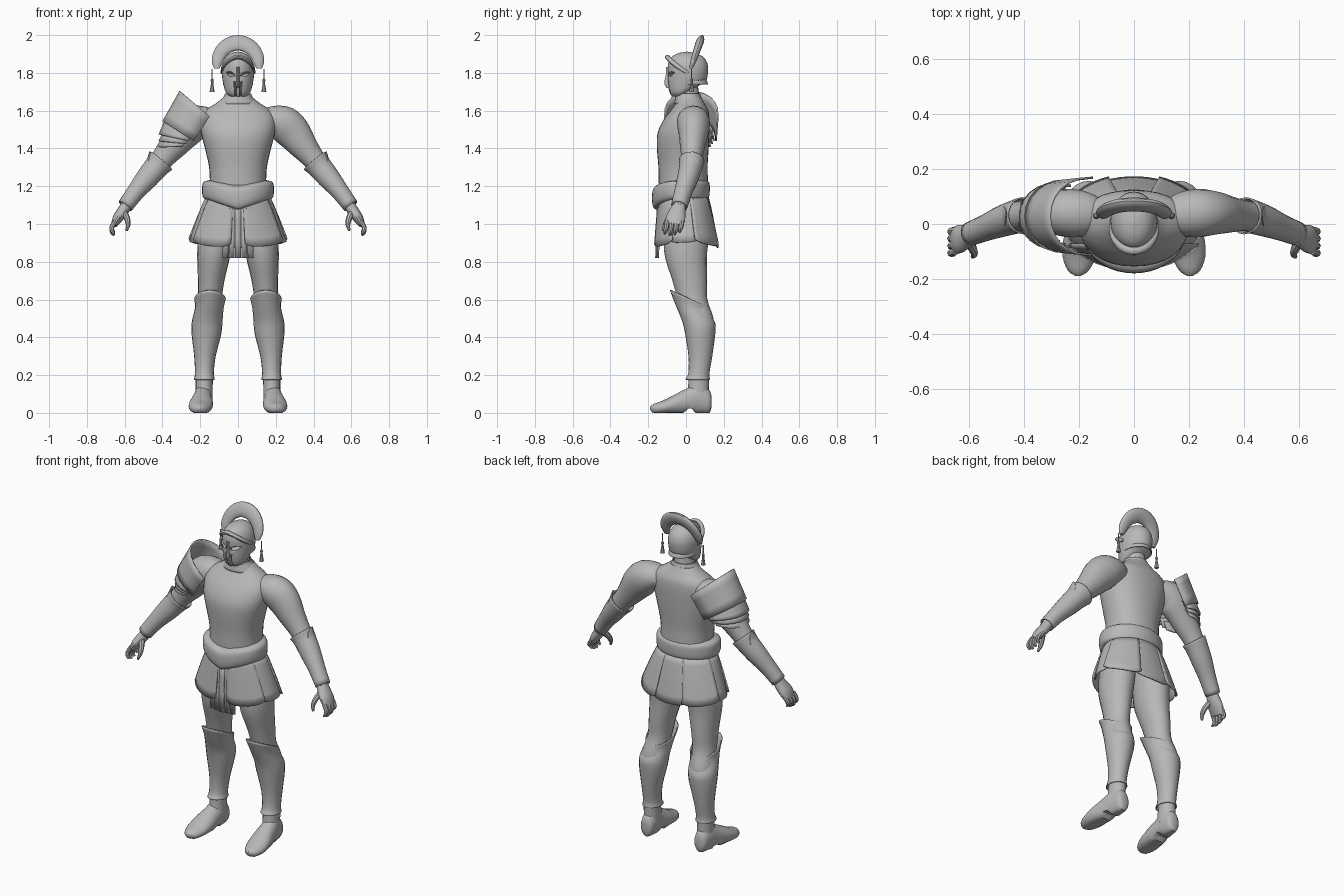
import bpy, bmesh, math
from mathutils import Vector

GREY = bpy.data.materials.new("plain_grey")
GREY.diffuse_color = (0.48, 0.48, 0.48, 1)


def finish(name, bm, thick=0, angle=40):
    bmesh.ops.recalc_face_normals(bm, faces=bm.faces)
    me = bpy.data.meshes.new(name)
    bm.to_mesh(me)
    bm.free()
    me.materials.append(GREY)
    ob = bpy.data.objects.new(name, me)
    bpy.context.collection.objects.link(ob)
    if thick:
        ob.modifiers.new("thickness", 'SOLIDIFY').thickness = thick
    bpy.ops.object.select_all(action='DESELECT')
    bpy.context.view_layer.objects.active = ob
    ob.select_set(True)
    bpy.ops.object.shade_smooth_by_angle(angle=math.radians(angle))
    return ob


def spline(rows, k):
    """Catmull-Rom interpolation of ring rows."""
    out = []
    for i in range(len(rows) - 1):
        a, b, c, d = (rows[max(i - 1, 0)], rows[i], rows[i + 1], rows[min(i + 2, len(rows) - 1)])
        for j in range(k):
            t = j / k
            out.append([0.5 * (2 * q + (r - p) * t + (2 * p - 5 * q + 4 * r - s) * t * t
                               + (3 * q - p - 3 * r + s) * t ** 3) for p, q, r, s in zip(a, b, c, d)])
    return out + [list(rows[-1])]


def loft(name, rows, n=20, k=3, s=1, axis=None, ref=(0, 1, 0), cap=True, warp=None, thick=0, power=2):
    """Skin elliptical rings (x, y, z, radius_u, radius_v) along a path."""
    rows = spline(rows, k)
    pts = [Vector(r[:3]) for r in rows]
    bm = bmesh.new()
    rings = []
    for i, r in enumerate(rows):
        t = Vector(axis) if axis else (pts[min(i + 1, len(pts) - 1)] - pts[max(i - 1, 0)]).normalized()
        v = Vector(ref)
        v = (v - t * v.dot(t)).normalized()
        u = t.cross(v)
        ring = []
        for j in range(n):
            a = math.tau * j / n
            c, d = math.cos(a), math.sin(a)
            c, d = (math.copysign(abs(q) ** (2 / power), q) for q in (c, d))
            p = pts[i] + u * c * max(r[3], .001) + v * d * max(r[4], .001)
            if warp:
                p = Vector(warp(*p))
            ring.append(bm.verts.new((p.x * s, p.y, p.z)))
        rings.append(ring)
    for a, b in zip(rings, rings[1:]):
        for j in range(n):
            bm.faces.new((a[j], a[(j + 1) % n], b[(j + 1) % n], b[j]))
    if cap:
        bm.faces.new(rings[0])
        bm.faces.new(rings[-1])
    return finish(name, bm, thick)


def sheet(name, f, nu, nv, thick=.008):
    """Grid surface from a function of u and v."""
    bm = bmesh.new()
    g = [[bm.verts.new(f(i / nu, j / nv)) for j in range(nv + 1)] for i in range(nu + 1)]
    for i in range(nu):
        for j in range(nv):
            bm.faces.new((g[i][j], g[i + 1][j], g[i + 1][j + 1], g[i][j + 1]))
    return finish(name, bm, thick, 30)


UP = (0, 0, 1)

# Torso and neck
loft("torso", [(0, -.02, 1.08, .16, .12), (0, -.014, 1.2, .15, .13), (0, -.016, 1.3, .153, .13),
               (0, -.017, 1.4, .175, .137), (0, -.014, 1.48, .195, .137), (0, .002, 1.55, .2, .122),
               (0, .018, 1.6, .175, .1), (0, .022, 1.64, .115, .075), (0, .022, 1.67, .078, .06)],
     n=32, axis=UP, power=2.2)
loft("neck", [(0, .02, 1.6, .07, .06), (0, .012, 1.68, .058, .058), (0, .005, 1.76, .055, .055)], axis=UP)
loft("collar", [(0, .018, 1.635, .105, .08), (0, .012, 1.675, .075, .068), (0, .012, 1.69, .07, .064)],
     axis=UP, cap=False, thick=.006)


# Belt dipping to a point at the front
def belt_dip(x, y, z):
    if y < 0:
        z -= max(0, 1 - abs(x) / .17) * (.055 if z < 1.18 else .035)
    return x, y, z


loft("belt", [(0, -.025, 1.13, .16, .125), (0, -.025, 1.14, .185, .146), (0, -.027, 1.18, .19, .153),
              (0, -.025, 1.22, .184, .148), (0, -.022, 1.235, .15, .125)], n=40, axis=UP, warp=belt_dip)


# Skirt panels around the hips
def skirt(a0, a1, out):
    def f(u, v):
        a = math.radians(a0 + (a1 - a0) * u)
        w = v ** .85
        zb = .875 + .03 * math.sin(a) ** 2 + .02 * (2 * u - 1) ** 4
        rx, ry = .168 + .098 * w + out * v, .133 + .04 * w + out * v
        cy = -.015 + .022 * w
        return rx * math.sin(a), cy - ry * math.cos(a), 1.15 + (zb - 1.15) * v
    return f


for i, (a0, a1, o) in enumerate([(8, 62, .004), (54, 112, -.008), (104, 160, .004)]):
    for s, side in ((1, "left"), (-1, "right")):
        sheet(f"skirt_panel_{side}_{i}", skirt(a0 * s, a1 * s, o), 10, 6)
sheet("skirt_panel_back", skirt(152, 208, -.006), 10, 6)
for i in range(5):
    x0 = (i - 2) * .034
    sheet(f"front_strap_{i}", lambda u, v, x0=x0: (x0 * (.8 + .2 * v) + (u - .5) * .031,
          -.155 - .008 * v + abs(x0) * .15, 1.13 - .31 * v), 1, 3, .01)


# Shoe sole with raised arch, and slanted greave top
def sole(x, y, z):
    return x, y, max(z, .022 if -.005 < y < .045 else 0)


def greave_slant(x, y, z):
    return x, y, z - (y - .02) * .45 * max(0, (z - .45) / .15)


for s, side in ((1, "left"), (-1, "right")):
    # Legs
    loft(f"{side}_leg", [(.11, 0, 1.06, .085, .11), (.122, 0, .92, .09, .118), (.13, 0, .82, .086, .11),
                         (.142, .02, .7, .07, .092), (.15, .035, .6, .064, .078), (.162, .07, .5, .068, .076),
                         (.166, .075, .42, .066, .068), (.175, .075, .3, .046, .052), (.178, .068, .2, .038, .045),
                         (.178, .07, .1, .04, .048)], s=s, axis=UP)
    loft(f"{side}_greave", [(.148, .018, .605, .078, .098), (.152, .034, .56, .07, .088), (.163, .066, .49, .075, .083),
                            (.167, .075, .42, .073, .074), (.175, .076, .3, .051, .057),
                            (.178, .068, .21, .044, .05), (.178, .062, .175, .05, .06)],
         s=s, axis=UP, cap=False, warp=greave_slant, thick=.006)
    loft(f"{side}_shoe", [(.18, .136, .06, .01, .015), (.18, .125, .06, .036, .06), (.182, .07, .075, .047, .085),
                          (.188, .01, .06, .054, .072), (.195, -.06, .045, .063, .052), (.2, -.12, .03, .06, .036),
                          (.203, -.17, .022, .038, .026), (.204, -.19, .026, .008, .008)],
         s=s, axis=(0, -1, 0), ref=UP, warp=sole)
    loft(f"{side}_shoe_top", [(.178, .068, .19, .046, .054), (.179, .066, .14, .045, .055), (.18, .06, .07, .046, .06)],
         s=s, axis=UP)
    # Arms
    loft(f"{side}_arm", [(.12, .03, 1.55, .05, .06), (.18, .036, 1.55, .076, .082), (.24, .04, 1.53, .096, .088),
                         (.29, .04, 1.485, .094, .08), (.34, .035, 1.42, .078, .068), (.4, .03, 1.345, .06, .056),
                         (.45, .02, 1.28, .058, .055), (.53, -.01, 1.185, .045, .045), (.595, -.04, 1.09, .032, .036)], s=s)
    loft(f"{side}_bracer", [(.405, .03, 1.335, .074, .068), (.43, .026, 1.305, .066, .062), (.48, .01, 1.245, .06, .057),
                            (.54, -.014, 1.172, .048, .048), (.597, -.036, 1.095, .042, .044)],
         s=s, cap=False, thick=.006)
    # Raised elbow tip of the bracer
    loft(f"{side}_bracer_tip", [(.467, .035, 1.385, .002, .006), (.469, .03, 1.345, .012, .034),
                                (.482, .022, 1.3, .016, .042), (.5, .01, 1.255, .008, .03)], n=10, s=s)
    # Hands
    loft(f"{side}_palm", [(.59, -.035, 1.1, .03, .034), (.612, -.045, 1.065, .03, .044), (.637, -.055, 1.03, .027, .052),
                          (.656, -.062, .995, .017, .048)], n=14, s=s)
    for i in range(4):
        y = -.1 + i * .026
        e = (.008, 0, .004, .016)[i]
        loft(f"{side}_finger_{i}", [(.65, y, 1.015, .012, .013), (.667, y - .004, .985, .013, .013),
                                    (.667, y - .009, .957 + e, .011, .011), (.655, y - .012, .94 + e, .006, .007)],
             n=8, s=s)
    loft(f"{side}_thumb", [(.605, -.06, 1.065, .018, .02), (.588, -.09, 1.03, .016, .017), (.582, -.11, .995, .012, .013),
                           (.59, -.12, .965, .006, .007)], n=8, s=s)
    # Tassels hanging from the crest ends
    loft(f"{side}_tassel", [(.137, .03, 1.82, .003, .003), (.137, .03, 1.77, .003, .003), (.137, .03, 1.765, .008, .008),
                            (.137, .03, 1.745, .006, .006), (.137, .03, 1.7, .013, .013)], n=8, k=1, s=s, axis=UP)


# Shoulder guard: arched plates over the right arm
def guard(i0, i1, o0, o1, ry0, ry1):
    def f(u, v):
        a = math.radians(-90 + 180 * u)
        c = math.cos(a) ** .8 if 0 < u < 1 else 0
        ix, iz = (i0[q] + (i1[q] - i0[q]) * v for q in (0, 1))
        ox, oz = (o0[q] + (o1[q] - o0[q]) * v for q in (0, 1))
        return ix + (ox - ix) * c, .028 + (ry0 + (ry1 - ry0) * v) * math.sin(a), iz + (oz - iz) * c
    return f


for name, args in {
    "shoulder_plate": ((-.15, 1.57), (-.235, 1.44), (-.31, 1.705), (-.4, 1.545), .145, .135),
    "shoulder_band_upper": ((-.23, 1.48), (-.26, 1.44), (-.385, 1.56), (-.42, 1.475), .115, .125),
    "shoulder_band_middle": ((-.25, 1.47), (-.275, 1.425), (-.385, 1.51), (-.42, 1.44), .105, .115),
    "shoulder_band_lower": ((-.27, 1.45), (-.295, 1.41), (-.385, 1.47), (-.425, 1.41), .095, .105),
}.items():
    sheet(name, guard(*args), 12, 4)


# Helmet: lower rim rises toward the nape
def rim(x, y, z):
    return x, y, z + max(0, y + .03) * .4 * max(0, (1.76 - z) / .08)


helmet = loft("helmet", [(0, -.025, 1.675, .04, .05), (0, -.015, 1.695, .066, .072), (0, .002, 1.74, .078, .098),
                         (0, .01, 1.79, .085, .105), (0, .01, 1.84, .084, .106), (0, .008, 1.88, .066, .088),
                         (0, .006, 1.903, .038, .05), (0, .006, 1.912, .004, .004)], n=32, axis=UP, warp=rim)
# Eye and mouth openings
cutters = [loft("eye_cutter", [(s * .014, -.09, 1.785, .004, .03), (s * .036, -.08, 1.792, .013, .03),
                               (s * .064, -.066, 1.803, .003, .03)], n=12) for s in (1, -1)]
cutters += [loft("mouth_cutter", [(s * .014, -.08, 1.66, .005, .03), (s * .014, -.09, 1.72, .006, .03),
                                  (s * .02, -.092, 1.755, .003, .03)], n=12, axis=UP) for s in (1, -1)]
for c in cutters:
    c.hide_render = True
    c.hide_set(True)
    m = helmet.modifiers.new("opening", 'BOOLEAN')
    m.operation, m.object, m.solver = 'DIFFERENCE', c, 'EXACT'
# Nose guard, brow ridge and nape flare
loft("nose_guard", [(0, -.085, 1.72, .009, .018), (0, -.096, 1.745, .01, .02), (0, -.09, 1.79, .007, .018),
                    (0, -.092, 1.83, .01, .014)], n=10, axis=UP)
loft("brow_ridge", [(-.086, .01, 1.8, .006, .008), (-.077, -.045, 1.835, .01, .012), (-.045, -.085, 1.868, .011, .014),
                    (0, -.098, 1.884, .011, .014), (.045, -.085, 1.868, .011, .014), (.077, -.045, 1.835, .01, .012),
                    (.086, .01, 1.8, .006, .008)], n=10)
loft("nape_flare", [(0, .018, 1.765, .077, .09), (0, .02, 1.74, .08, .098)], axis=UP, cap=False, thick=.005,
     warp=lambda x, y, z: (x, y, z) if y > 0 else (x * .9, y * .8, z))

# Fan crest across the helmet, leaning back
crest = []
for i in range(13):
    a = math.radians(-22 + 224 * i / 12)
    w = math.sin(math.pi * i / 12) ** .5
    crest.append((.101 * math.cos(a) * (1 + .2 * (1 - w)), .032, 1.86 + .099 * math.sin(a), .014 + .027 * w, .008 + .014 * w))
loft("crest", crest, n=16, k=2, warp=lambda x, y, z: (x, y + .33 * (z - 1.84), z))
